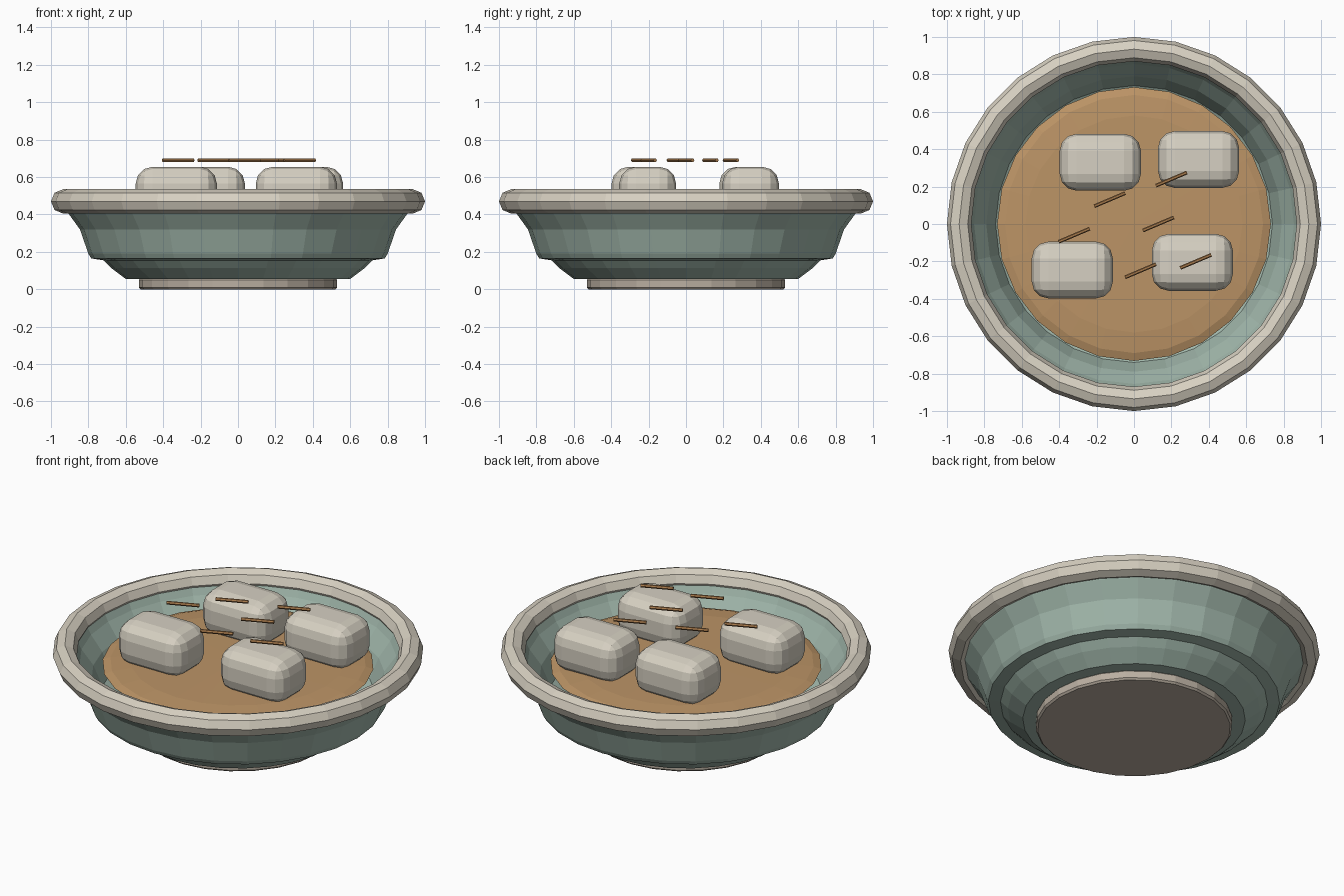
import bpy, bmesh, math

if "Cube" in bpy.data.objects:
    bpy.data.objects.remove(bpy.data.objects["Cube"])


def material(name, rgb):
    """Flat colour from 0-255 sRGB values, stored as linear."""
    m = bpy.data.materials.new(name)
    m.diffuse_color = [((c / 255 + 0.055) / 1.055) ** 2.4 for c in rgb] + [1]
    m.use_nodes = True
    m.node_tree.nodes["Principled BSDF"].inputs["Base Color"].default_value = m.diffuse_color
    return m


GLAZE = material("green_glaze", (160, 182, 170))
CREAM = material("cream_rim", (216, 209, 194))
DOUGH = material("pale_dumpling", (214, 208, 194))
CLAY = material("foot_clay", (186, 175, 161))
BROTH = material("brown_broth", (188, 148, 102))
SLIVER = material("brown_sliver", (172, 126, 78))


def finish(bm, name, mat):
    bmesh.ops.recalc_face_normals(bm, faces=bm.faces)
    me = bpy.data.meshes.new(name)
    bm.to_mesh(me)
    bm.free()
    me.materials.append(mat)
    ob = bpy.data.objects.new(name, me)
    bpy.context.collection.objects.link(ob)
    return ob


def lathe(name, profile, sides, mat, closed=False):
    """Spin (radius, z) points around z; radius 0 becomes a pole."""
    bm = bmesh.new()
    rings = []
    for r, z in profile:
        if r == 0:
            rings.append([bm.verts.new((0, 0, z))] * sides)
        else:
            rings.append([bm.verts.new((r * math.cos(math.tau * i / sides),
                                        r * math.sin(math.tau * i / sides), z))
                          for i in range(sides)])
    pairs = list(zip(rings, rings[1:]))
    if closed:
        pairs.append((rings[-1], rings[0]))
    for a, b in pairs:
        for i in range(sides):
            j = (i + 1) % sides
            bm.faces.new(dict.fromkeys((a[i], a[j], b[j], b[i])))
    return finish(bm, name, mat)


# Bowl wall: outside from the base up, then inside back down
lathe("bowl", [(0, 0.055), (0.60, 0.055), (0.68, 0.115), (0.72, 0.155),
               (0.785, 0.165), (0.80, 0.19), (0.845, 0.32), (0.91, 0.41),
               (0.935, 0.47), (0.88, 0.47), (0.855, 0.42), (0.79, 0.33),
               (0.74, 0.21), (0.66, 0.16), (0, 0.11)], 28, GLAZE)

# Rounded rim
lathe("rim", [(0.935 + 0.065 * math.cos(k * math.tau / 8),
               0.47 + 0.065 * math.sin(k * math.tau / 8)) for k in range(8)],
      28, CREAM, closed=True)

# Foot under the bowl
lathe("foot", [(0, 0), (0.52, 0), (0.53, 0.01), (0.53, 0.05), (0.52, 0.06),
               (0, 0.06)], 24, CLAY)

# Broth surface, slightly domed
lathe("broth", [(0, 0.37), (0.70, 0.375), (0.732, 0.395), (0.69, 0.41),
                (0.58, 0.42), (0, 0.425)], 24, BROTH)

# Dumplings: rounded blocks
for n, (x, y) in enumerate([(-0.18, 0.33), (0.345, 0.345),
                            (-0.33, -0.246), (0.312, -0.205)]):
    bm = bmesh.new()
    bmesh.ops.create_cube(bm, size=1)
    bmesh.ops.scale(bm, vec=(0.434, 0.304, 0.26), verts=bm.verts)
    bmesh.ops.bevel(bm, geom=bm.edges[:], offset=0.09, segments=3,
                    profile=0.5, affect='EDGES')
    finish(bm, f"dumpling_{n + 1}", DOUGH).location = (x, y, 0.525)

# Thin slivers above the dumplings
for n, (x, y) in enumerate([(0.035, -0.25), (0.33, -0.20), (0.13, 0.0),
                            (-0.32, -0.06), (-0.13, 0.13), (0.2, 0.24)]):
    bm = bmesh.new()
    bmesh.ops.create_cone(bm, cap_ends=True, segments=6, radius1=0.01,
                          radius2=0.01, depth=0.18)
    ob = finish(bm, f"sliver_{n + 1}", SLIVER)
    ob.location = (x, y, 0.69)
    ob.rotation_euler = (0, math.pi / 2, math.radians(23))
